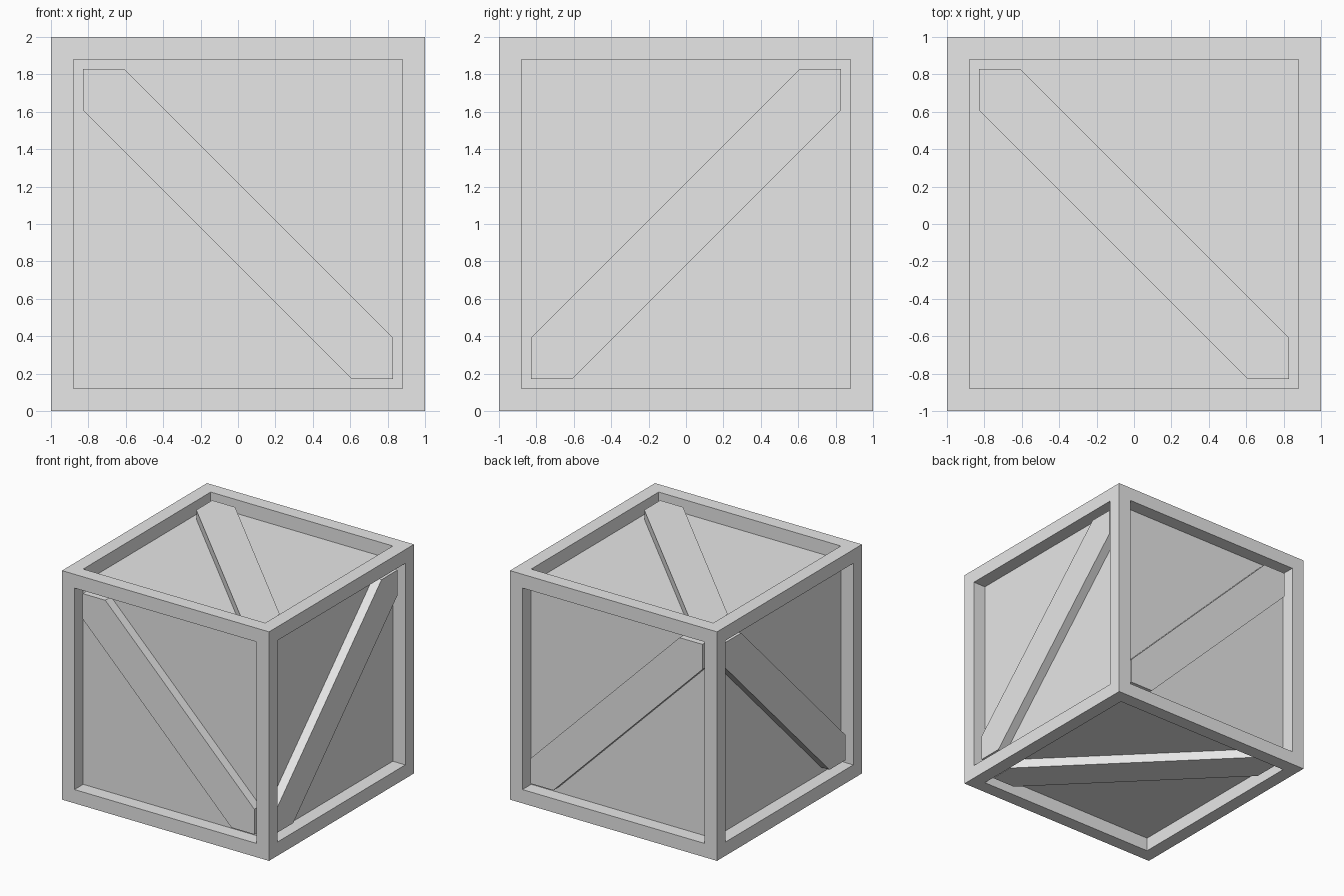
import bpy, bmesh
from mathutils import Vector

if "Cube" in bpy.data.objects:
    bpy.data.objects.remove(bpy.data.objects["Cube"])

INNER = 0.83     # half width of each framed opening
PANEL = 0.88     # distance of the panels from the centre
BRACE = 0.96     # distance of the brace fronts from the centre
CUT = 0.61       # where a brace's long edges meet the frame

grey = bpy.data.materials.new("plain grey")
grey.diffuse_color = (0.8, 0.8, 0.8, 1)
grey.use_nodes = True
grey.node_tree.nodes["Principled BSDF"].inputs["Base Color"].default_value = grey.diffuse_color


def finish(bm, name):
    bmesh.ops.recalc_face_normals(bm, faces=bm.faces[:])
    mesh = bpy.data.meshes.new(name)
    bm.to_mesh(mesh)
    bm.free()
    mesh.materials.append(grey)
    obj = bpy.data.objects.new(name, mesh)
    obj.location.z = 1
    bpy.context.collection.objects.link(obj)


# Crate body: a cube whose six sides are inset and pushed inward
bm = bmesh.new()
bmesh.ops.create_cube(bm, size=2)
sides = bm.faces[:]
bmesh.ops.inset_individual(bm, faces=sides, thickness=1 - INNER)
panels = bmesh.ops.extrude_discrete_faces(bm, faces=sides)["faces"]
for f in panels:
    f.normal_update()
    shift = f.normal * (PANEL - 1)
    bmesh.ops.translate(bm, verts=f.verts[:], vec=shift)
finish(bm, "crate_frame")

# Diagonal braces: corner-to-corner boards, one on each side
OUTLINE = [(-INNER, INNER), (-CUT, INNER), (INNER, -CUT),
           (INNER, -INNER), (CUT, -INNER), (-INNER, CUT)]


def brace(name, u, v, out):
    u, v, out = Vector(u), Vector(v), Vector(out)
    bm = bmesh.new()
    base = bm.faces.new([bm.verts.new(u * a + v * b + out * PANEL) for a, b in OUTLINE])
    top = bmesh.ops.extrude_face_region(bm, geom=[base], use_keep_orig=True)["geom"]
    verts = [g for g in top if isinstance(g, bmesh.types.BMVert)]
    bmesh.ops.translate(bm, verts=verts, vec=out * (BRACE - PANEL))
    finish(bm, name)


X, Y, Z = (1, 0, 0), (0, 1, 0), (0, 0, 1)
brace("front_brace", X, Z, (0, -1, 0))
brace("back_brace", X, Z, Y)
brace("right_brace", (0, -1, 0), Z, X)
brace("left_brace", (0, -1, 0), Z, (-1, 0, 0))
brace("top_brace", X, Y, Z)
brace("bottom_brace", X, Y, (0, 0, -1))
